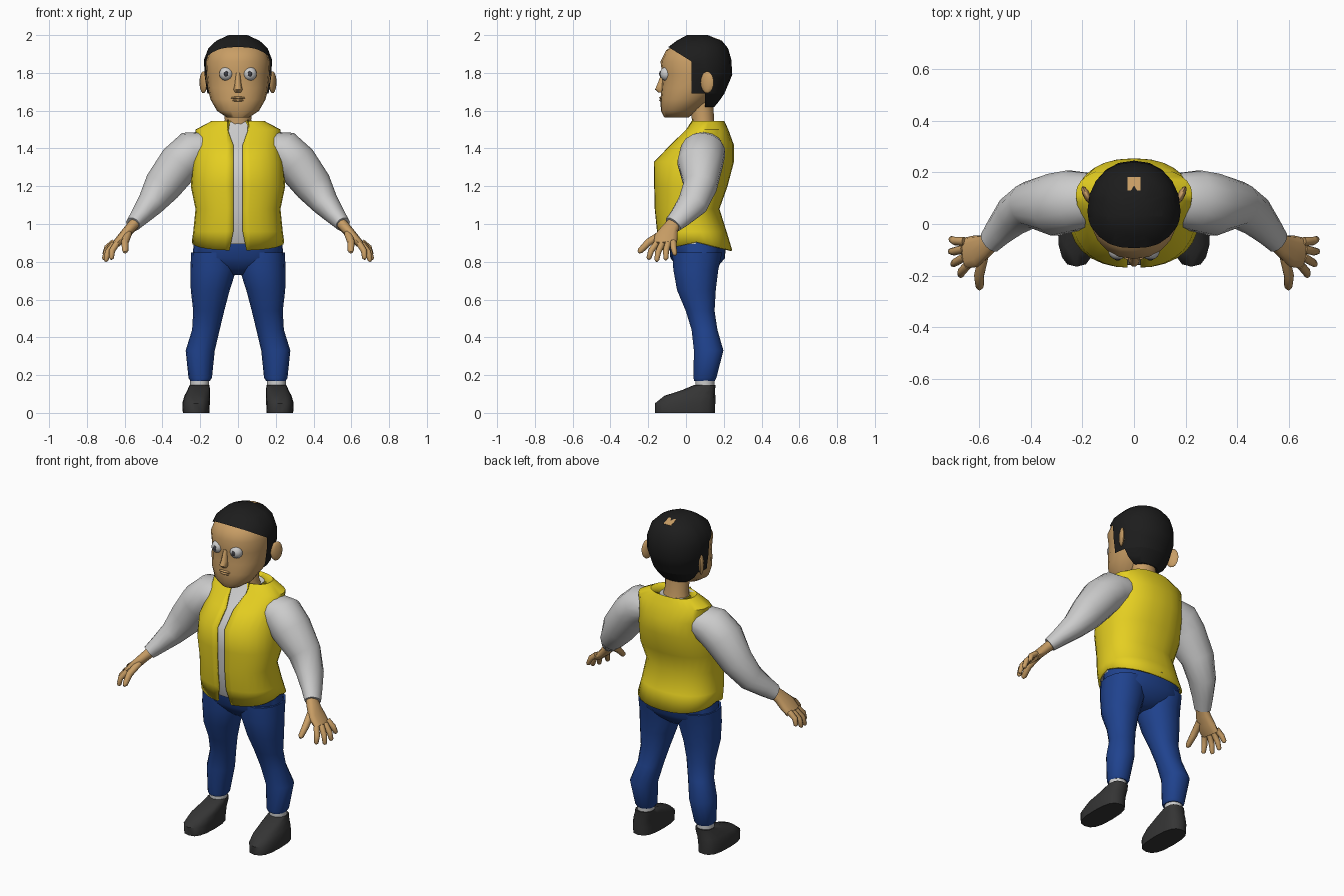
import bpy, bmesh, math
from mathutils import Vector, Matrix

if "Cube" in bpy.data.objects:
    bpy.data.objects.remove(bpy.data.objects["Cube"])


def material(name, rgb):
    m = bpy.data.materials.new(name)
    m.diffuse_color = (*rgb, 1)
    m.use_nodes = True
    m.node_tree.nodes["Principled BSDF"].inputs["Base Color"].default_value = m.diffuse_color
    return m


SKIN = material("skin", (0.58, 0.34, 0.13))
HAIR = material("hair", (0.012, 0.012, 0.012))
YELLOW = material("yellow_cloth", (0.78, 0.62, 0.015))
BLUE = material("blue_cloth", (0.014, 0.055, 0.27))
SHOE = material("shoe_black", (0.035, 0.035, 0.035))
PUPIL = material("pupil", (0.05, 0.05, 0.06))


def finish(name, bm, mat=None, mirror=False, solid=0, recalc=True):
    if recalc:
        bmesh.ops.recalc_face_normals(bm, faces=bm.faces[:])
    me = bpy.data.meshes.new(name)
    bm.to_mesh(me)
    bm.free()
    ob = bpy.data.objects.new(name, me)
    bpy.context.collection.objects.link(ob)
    if mat:
        me.materials.append(mat)
    bpy.ops.object.select_all(action='DESELECT')
    ob.select_set(True)
    bpy.context.view_layer.objects.active = ob
    bpy.ops.object.shade_smooth_by_angle(angle=math.radians(48))
    if solid:
        s = ob.modifiers.new("thickness", 'SOLIDIFY')
        s.thickness, s.offset = solid, -1
    if mirror:
        ob.modifiers.new("mirror", 'MIRROR')
    return ob


def loft(secs, n=16, p=2.0, path=False, caps=True):
    """Skin superellipse sections (x, y, z, rx, ry), level or square to their path."""
    bm = bmesh.new()
    pts = [Vector(s[:3]) for s in secs]
    rings = []
    for i, s in enumerate(secs):
        X, Y = Vector((1, 0, 0)), Vector((0, 1, 0))
        if path:
            t = (pts[min(i + 1, len(pts) - 1)] - pts[max(i - 1, 0)]).normalized()
            Y = (Y - t * t.y).normalized()
            X = Y.cross(t)
        ring = []
        for k in range(n):
            a = 2 * math.pi * k / n
            c, d = math.cos(a), math.sin(a)
            u = math.copysign(abs(c) ** (2 / p), c) * s[3]
            v = math.copysign(abs(d) ** (2 / p), d) * s[4]
            ring.append(bm.verts.new(pts[i] + X * u + Y * v))
        rings.append(ring)
    for a, b in zip(rings, rings[1:]):
        for k in range(n):
            j = (k + 1) % n
            bm.faces.new((a[k], a[j], b[j], b[k]))
    if caps:
        bm.faces.new(rings[0][::-1])
        bm.faces.new(rings[-1])
    return bm


def ball(name, loc, scale, mat=None, mirror=False, rot=0, seg=14):
    bm = bmesh.new()
    bmesh.ops.create_uvsphere(bm, u_segments=seg, v_segments=10, radius=1)
    m = Matrix.Translation(loc) @ Matrix.Rotation(rot, 4, 'Z') @ Matrix.Diagonal((*scale, 1))
    bmesh.ops.transform(bm, matrix=m, verts=bm.verts[:])
    return finish(name, bm, mat, mirror)


def cut(bm, co, no):
    bmesh.ops.bisect_plane(bm, geom=bm.verts[:] + bm.edges[:] + bm.faces[:],
                           plane_co=co, plane_no=no)


def drop(bm, test):
    gone = [f for f in bm.faces if test(f.calc_center_median())]
    bmesh.ops.delete(bm, geom=gone, context='FACES')


# Head and neck
finish("head", loft([
    (0, -.05, 1.565, .06, .065), (0, -.035, 1.60, .112, .098), (0, 0, 1.66, .146, .135),
    (0, .03, 1.72, .16, .16), (0, .05, 1.79, .167, .175), (0, .045, 1.86, .17, .18),
    (0, .05, 1.92, .15, .155), (0, .06, 1.96, .1, .1)], n=20, p=2.15), SKIN)
finish("neck", loft([(0, .10, 1.48, .085, .07), (0, .09, 1.55, .07, .06),
                     (0, .08, 1.66, .075, .065)], n=14), SKIN)

# Hair cap, trimmed to the hairline, sideburns and nape
bm = loft([(0, .09, 1.62, .09, .06), (0, .065, 1.65, .13, .11), (0, .035, 1.69, .162, .168),
           (0, .05, 1.79, .177, .195), (0, .05, 1.87, .18, .19), (0, .06, 1.93, .157, .163),
           (0, .07, 1.97, .115, .12), (0, .06, 2.0, .05, .055)], n=20, p=2.15)
slope = Vector((0, .53, .85))
edge = Vector((0, .03, 1.86))
cut(bm, edge, slope)
cut(bm, (0, .03, 0), (0, 1, 0))
cut(bm, (0, .10, 0), (0, 1, 0))
cut(bm, (0, 0, 1.69), (0, 0, 1))
drop(bm, lambda c: (c.y < .03 and (c - edge).dot(slope) < 0) or (c.z < 1.69 and c.y < .10))
finish("hair", bm, HAIR)
bm = bmesh.new()
bmesh.ops.create_cube(bm, size=1, matrix=Matrix.Translation((0, .152, 1.972))
                      @ Matrix.Rotation(-.35, 4, 'X') @ Matrix.Diagonal((.05, .055, .025, 1)))
finish("crown_patch", bm, SKIN)

# Face details
ball("ear", (.183, .112, 1.75), (.014, .038, .058), SKIN, True, rot=-.45, seg=10)
ball("eye", (.063, -.104, 1.795), (.037, .035, .037), None, True)
ball("eye_pupil", (.063, -.135, 1.795), (.011, .007, .015), PUPIL, True)
finish("nose", loft([(0, -.128, 1.695, .016, .018), (0, -.132, 1.712, .024, .034),
                     (0, -.127, 1.735, .018, .028), (0, -.115, 1.80, .012, .015)], n=10), SKIN)
for z, w in ((1.668, .04), (1.655, .032)):
    ball("lip", (0, -.130, z), (w, .012, .007), SKIN, seg=10)

# Shirt body and open waistcoat share one torso profile
torso = [(0, .055, .90, .245, .19), (0, .03, .96, .237, .185), (0, .005, 1.08, .225, .172),
         (0, .025, 1.2, .25, .195), (0, .042, 1.33, .24, .212), (0, .085, 1.42, .222, .168),
         (0, .112, 1.50, .225, .112), (0, .118, 1.545, .14, .085), (0, .11, 1.525, .085, .072)]
finish("shirt_body", loft([(x, y, z - .005, a * .95, b * .945) for x, y, z, a, b in torso],
                          n=28, p=2.3))
bm = loft(torso, n=28, p=2.3, caps=False)
for v in bm.verts:
    if v.co.z < .905:  # hem dips at front and back
        v.co.z = .905 - .045 * abs(v.co.y - .055) / .19
for s in (-1, 1):
    cut(bm, (s * .025, 0, 0), (1, 0, 0))
drop(bm, lambda c: abs(c.x) < .024 and c.y < .09)
for v in bm.verts:
    if abs(abs(v.co.x) - .025) < .002 and v.co.y < .09:
        spread = .055 if v.co.z > 1.48 else .045 if v.co.z < .92 else .025
        v.co.x = math.copysign(spread, v.co.x)
finish("waistcoat", bm, YELLOW, solid=.01)

# Sleeves
finish("sleeve", loft([
    (.17, .095, 1.40, .09, .105), (.24, .09, 1.385, .112, .12), (.31, .075, 1.32, .112, .122),
    (.40, .075, 1.20, .10, .09), (.465, .035, 1.105, .072, .082), (.52, -.025, 1.04, .052, .062),
    (.556, -.068, .998, .04, .05)], n=14, path=True), None, True)

# Hands: palm, four fingers and a thumb
finish("palm", loft([(.545, -.062, 1.005, .03, .036), (.575, -.085, .972, .028, .045),
                     (.61, -.105, .932, .026, .062), (.65, -.112, .89, .02, .06)],
                    n=12, p=2.4, path=True), SKIN, True)
fingers = {"index": ((.643, -.158, .895), (.672, -.2, .813)),
           "middle": ((.655, -.127, .895), (.702, -.157, .802)),
           "ring": ((.658, -.096, .897), (.712, -.107, .81)),
           "little": ((.655, -.067, .905), (.710, -.058, .835)),
           "thumb": ((.582, -.125, .95), (.598, -.252, .85))}
for part, (a, b) in fingers.items():
    a, b = Vector(a), Vector(b)
    mid = a.lerp(b, .55) + Vector((.008, -.004, .008))
    r = .021 if part == "thumb" else .017
    finish(part + "_finger", loft([(*a, r, r), (*mid, r * .95, r * .95),
                                   (*a.lerp(b, .92), r * .75, r * .75), (*b, r * .35, r * .35)],
                                  n=8, path=True), SKIN, True)

# Trousers
finish("trouser_seat", loft([(0, .06, .73, .05, .06), (0, .06, .765, .18, .10),
                             (0, .062, .82, .243, .145), (0, .06, .91, .232, .15)],
                            n=24, p=2.3), BLUE)
finish("trouser_leg", loft([
    (.20, .098, .17, .052, .056), (.20, .10, .185, .062, .062), (.20, .12, .33, .077, .08),
    (.17, .098, .44, .073, .07), (.155, .075, .54, .082, .078), (.147, .055, .65, .103, .105),
    (.13, .052, .76, .122, .122), (.13, .06, .85, .118, .135)], n=14, p=2.15), BLUE, True)

# Socks and shoes
finish("sock", loft([(.203, .1, .12, .05, .05), (.203, .1, .19, .05, .05)], n=12), None, True)
finish("shoe", loft([
    (.222, -.005, 0, .07, .158), (.222, -.005, .05, .073, .16), (.216, .02, .09, .068, .135),
    (.207, .068, .122, .06, .086), (.204, .1, .148, .052, .056)], n=16, p=2.7), SHOE, True)
